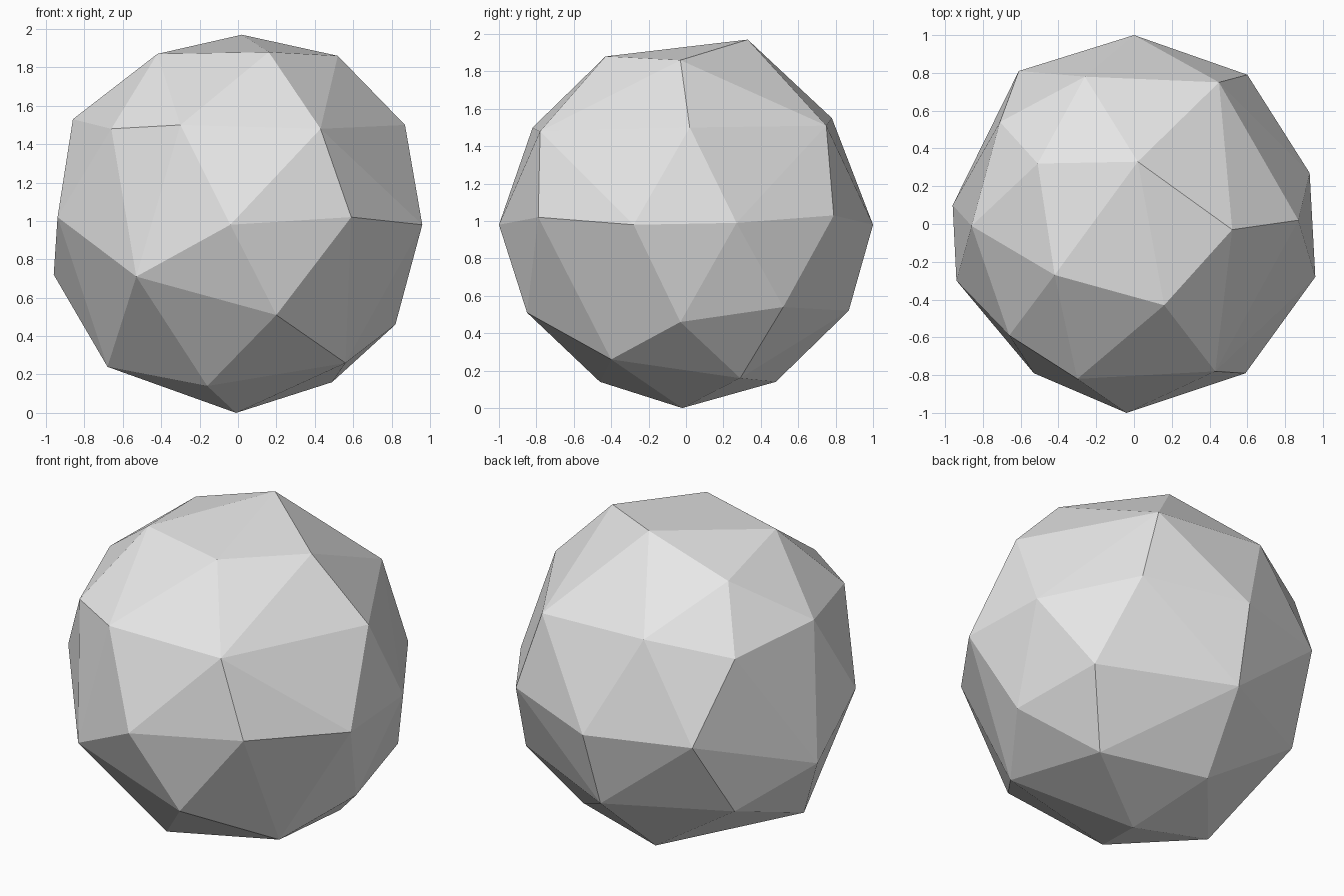
import bpy
import bmesh
from mathutils import Vector

# Remove only the default cube
default_cube = bpy.data.objects.get("Cube")
if default_cube is not None:
    bpy.data.objects.remove(default_cube, do_unlink=True)


def make_material(name, colour):
    """Plain flat material, shown in both viewport and render."""
    material = bpy.data.materials.new(name)
    material.use_nodes = True
    material.diffuse_color = colour
    for node in material.node_tree.nodes:
        if node.type == 'BSDF_PRINCIPLED':
            node.inputs["Base Color"].default_value = colour
    return material


# Corner rings of the stone, in hundredths of a unit, from crown to foot
crown_ring = [(2, 33, 197), (16, -43, 188), (52, -3, 186),
              (-42, -27, 187), (-51, 32, 180)]

shoulder_ring = [(-86, -1, 153), (87, 2, 150), (-66, -59, 148),
                 (-30, -82, 150), (43, -78, 148), (45, 75, 151),
                 (-26, 78, 155), (-71, 54, 146)]

waist_ring = [(-4, -100, 98), (59, -79, 102), (96, -28, 98),
              (93, 27, 99), (60, 79, 103), (0, 100, 98),
              (-61, 81, 99), (-94, -30, 102)]

lower_ring = [(-96, 10, 72), (-53, -79, 71), (20, -85, 51),
              (82, -3, 46), (72, 52, 54), (-3, 87, 52), (-70, 53, 52)]

foot_ring = [(56, -40, 26), (49, 29, 16), (-16, -46, 14),
             (-68, -17, 24), (-13, 48, 14), (-1, -2, 0)]


def build_faceted_stone(name, rings, material):
    """Wrap a flat-faced skin of triangles around the rings of corners."""
    bm = bmesh.new()
    for ring in rings:
        for corner in ring:
            bm.verts.new(Vector(corner) / 100)
    bmesh.ops.convex_hull(bm, input=bm.verts[:], use_existing_faces=False)
    bmesh.ops.triangulate(bm, faces=bm.faces[:])
    bmesh.ops.recalc_face_normals(bm, faces=bm.faces[:])
    for face in bm.faces:
        face.smooth = False

    mesh = bpy.data.meshes.new(name)
    bm.to_mesh(mesh)
    bm.free()
    mesh.materials.append(material)
    stone = bpy.data.objects.new(name, mesh)
    bpy.context.collection.objects.link(stone)
    return stone


# Round faceted stone
stone_grey = make_material("light_grey", (0.8, 0.8, 0.8, 1.0))
build_faceted_stone(
    "faceted_stone",
    [crown_ring, shoulder_ring, waist_ring, lower_ring, foot_ring],
    stone_grey,
)
